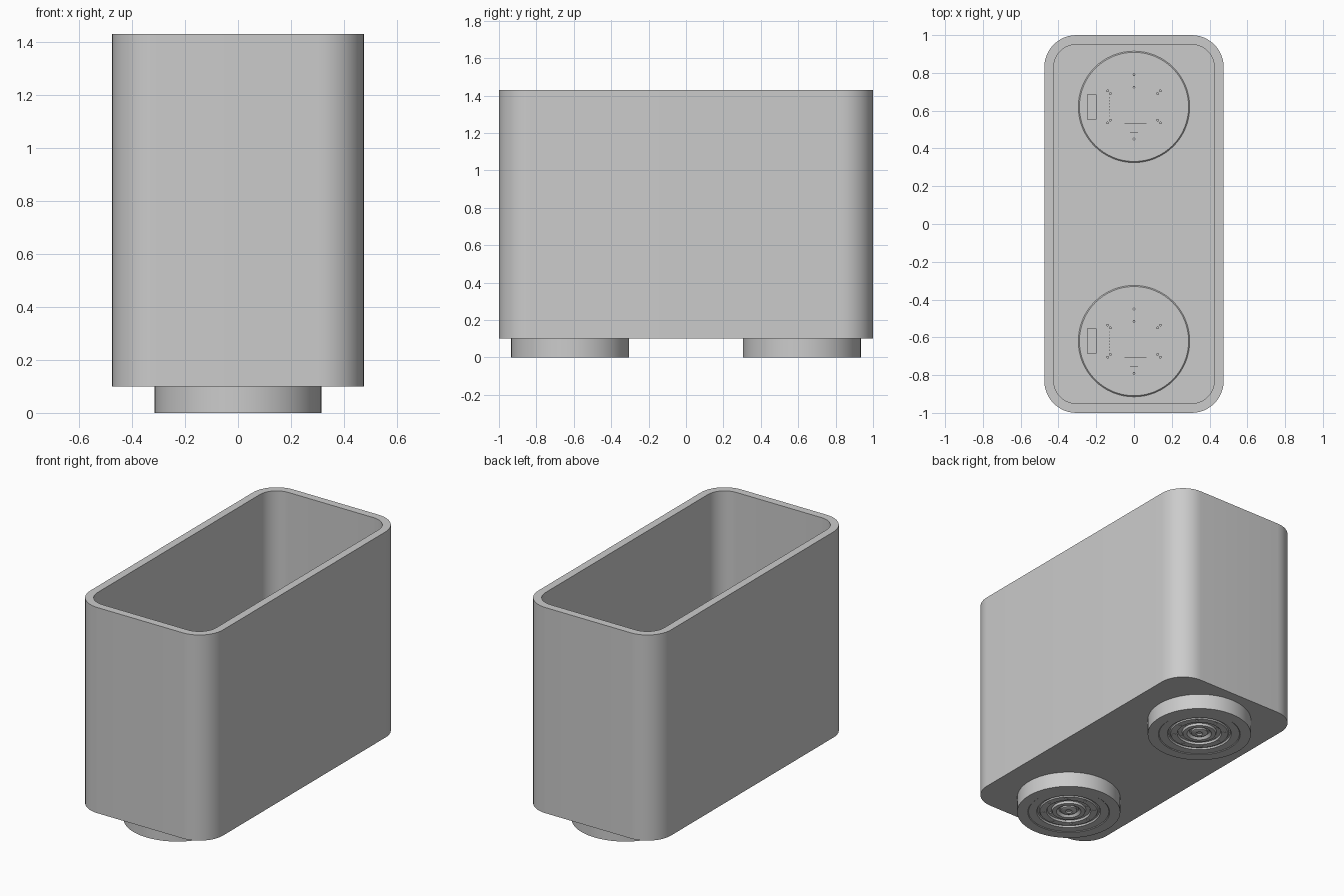
import bpy, bmesh, math
from mathutils import Matrix, Vector

if "Cube" in bpy.data.objects:
    bpy.data.objects.remove(bpy.data.objects["Cube"])

GREY = bpy.data.materials.new("light grey")
GREY.use_nodes = True
colour = (0.6, 0.6, 0.6, 1)
GREY.diffuse_color = colour
GREY.node_tree.nodes["Principled BSDF"].inputs["Base Color"].default_value = colour

FLOOR = 0.15      # inside floor of the bin
DECK = 0.16       # upper face of each round drive unit
UNIT_Y = 0.62


def finish(bm, name, smooth=True):
    bmesh.ops.recalc_face_normals(bm, faces=bm.faces)
    mesh = bpy.data.meshes.new(name)
    bm.to_mesh(mesh)
    bm.free()
    mesh.materials.append(GREY)
    ob = bpy.data.objects.new(name, mesh)
    bpy.context.collection.objects.link(ob)
    bpy.ops.object.select_all(action='DESELECT')
    ob.select_set(True)
    bpy.context.view_layer.objects.active = ob
    if smooth:
        bpy.ops.object.shade_smooth_by_angle(angle=math.radians(30))
    return ob


def arc(r, a0, a1, n, cx=0, cy=0):
    steps = [math.radians(a0 + (a1 - a0) * i / n) for i in range(n + 1)]
    return [(cx + r * math.cos(a), cy + r * math.sin(a)) for a in steps]


def rounded_rect(hx, hy, r):
    pts = []
    for k, (sx, sy) in enumerate([(1, 1), (-1, 1), (-1, -1), (1, -1)]):
        pts += arc(r, 90 * k, 90 * k + 90, 12, sx * (hx - r), sy * (hy - r))
    return pts


def loft(bm, loops):
    """Bridge matching loops of points and cap both ends."""
    rings = [[bm.verts.new(p) for p in loop] for loop in loops]
    n = len(rings[0])
    for a, b in zip(rings, rings[1:]):
        for i in range(n):
            j = (i + 1) % n
            bm.faces.new((a[i], a[j], b[j], b[i]))
    bm.faces.new(rings[0])
    bm.faces.new(rings[-1])


def prism(bm, pts, z0, z1):
    loft(bm, [[(x, y, z) for x, y in pts] for z in (z0, z1)])


def rect(x0, x1, y0, y1):
    return [(x0, y0), (x1, y0), (x1, y1), (x0, y1)]


def flip(pts, sx, sy):
    return [(x * sx, y * sy) for x, y in pts]


# Open bin with rounded corners
bm = bmesh.new()
outer, inner = rounded_rect(0.475, 1, 0.17), rounded_rect(0.425, 0.95, 0.12)
loft(bm, [[(x, y, z) for x, y in pts] for pts, z in
          ((outer, 0.1), (outer, 1.43), (inner, 1.43), (inner, FLOOR))])
finish(bm, "bin_shell")


def build_unit(side, cy):
    def place(ob):
        ob.location.y = cy
        return ob

    # Round drive body, with stepped rings underneath
    profile = [(0.06, 0.02), (0.075, 0.004), (0.1, 0.004), (0.105, 0.018),
               (0.13, 0.018), (0.135, 0.006), (0.175, 0.006), (0.18, 0.014),
               (0.19, 0.014), (0.195, 0.004), (0.245, 0.004), (0.25, 0),
               (0.315, 0), (0.315, 0.12), (0.295, 0.12),
               (0.295, DECK - 0.006), (0.289, DECK)]
    bm = bmesh.new()
    loft(bm, [[(x, y, z) for x, y in arc(r, 0, 354.375, 63)] for r, z in profile])
    place(finish(bm, side + "_drive_body"))

    # Centre hub underneath
    bm = bmesh.new()
    loft(bm, [[(x, y, z) for x, y in arc(r, 0, 348.75, 31)]
              for r, z in ((0.05, 0.03), (0.05, 0.01), (0.035, 0.004), (0.02, 0.004), (0.015, 0.012))])
    place(finish(bm, side + "_hub"))

    # Bolt heads on the lower rings
    bm = bmesh.new()
    for count, radius, size, z in ((10, 0.282, 0.007, -0.0), (8, 0.155, 0.009, 0.006),
                                   (6, 0.118, 0.008, 0.018)):
        for i in range(count):
            a = 2 * math.pi * i / count
            ring = arc(size, 0, 330, 11, radius * math.cos(a), radius * math.sin(a))
            prism(bm, ring, max(z - 0.004, 0.0005) if z else 0.0, z + 0.004)
    place(finish(bm, side + "_bolts", False))

    # Curved cover plates on the upper face
    bm = bmesh.new()
    quarter = [(0.02, 0.09), (0.11, 0.09), (0.155, 0.13)] + arc(0.2, 42, 84, 10)
    for sx in (1, -1):
        for sy in (1, -1):
            prism(bm, flip(quarter, sx, sy), DECK - 0.002, DECK + 0.006)
        cheek = [(0.13, -0.055), (0.16, -0.075)] + arc(0.197, -17, 17, 8) + [(0.16, 0.075), (0.13, 0.055)]
        prism(bm, flip(cheek, sx, 1), DECK - 0.002, DECK + 0.006)
    place(finish(bm, side + "_cover_plates", False))

    # Circuit board, connector and side socket
    bm = bmesh.new()
    prism(bm, rect(-0.105, 0.105, -0.09, 0.09), DECK - 0.002, DECK + 0.004)
    prism(bm, rect(-0.05, 0.065, -0.135, -0.088), DECK, DECK + 0.012)
    prism(bm, rect(-0.25, -0.198, -0.066, 0.066), DECK - 0.002, DECK + 0.008)
    place(finish(bm, side + "_circuit_board", False))

    # Small screws and pins on the upper face
    bm = bmesh.new()
    spots = [(0, 0.17), (0, -0.17), (0, 0.105), (-0.225, 0)]
    spots += [(sx * x, sy * y) for sx in (1, -1) for sy in (1, -1)
              for x, y in ((0.115, 0.115), (0.06, 0.105), (0.14, 0.085), (0.125, 0.07))]
    spots += [(-0.137, -0.048 + 0.016 * i) for i in range(7)]
    for x, y in spots:
        prism(bm, arc(0.007, 0, 330, 11, x, y), DECK - 0.002, DECK + 0.011)
    place(finish(bm, side + "_screws", False))


build_unit("front", -UNIT_Y)
build_unit("back", UNIT_Y)
